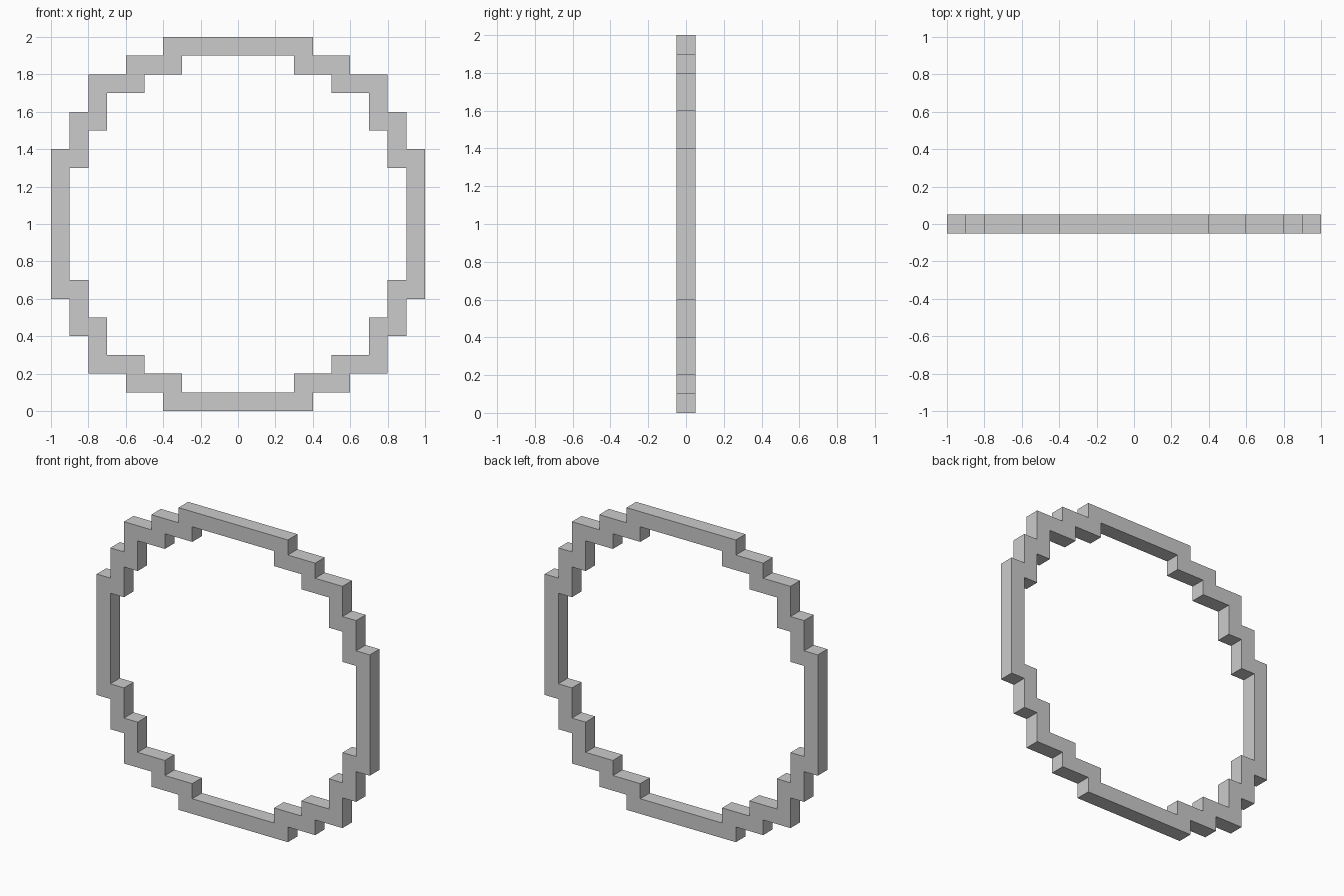
import bpy, bmesh

if "Cube" in bpy.data.objects:
    bpy.data.objects.remove(bpy.data.objects["Cube"])

T = 0.1  # block thickness

# Stepped outline of one quarter, from the top towards the right side
quarter = [(0.4, 1.0), (0.4, 0.9), (0.6, 0.9), (0.6, 0.8), (0.8, 0.8),
           (0.8, 0.6), (0.9, 0.6), (0.9, 0.4), (1.0, 0.4)]


def full_loop(points):
    """Mirror a quarter outline into a closed loop around the centre."""
    half = points + [(x, -z) for x, z in reversed(points)]
    return half + [(-x, z) for x, z in reversed(half)]


outer = full_loop(quarter)
inner = full_loop([(x - T, z - T) for x, z in quarter])

# Stepped ring: outer and inner outlines, front and back, bridged together
bm = bmesh.new()
loops = [[bm.verts.new((x, y, z + 1)) for x, z in outline]
         for outline, y in ((outer, -T / 2), (outer, T / 2),
                            (inner, T / 2), (inner, -T / 2))]
n = len(outer)
for a, b in zip(loops, loops[1:] + loops[:1]):
    for i in range(n):
        j = (i + 1) % n
        bm.faces.new((a[i], a[j], b[j], b[i]))
bmesh.ops.recalc_face_normals(bm, faces=bm.faces)

mesh = bpy.data.meshes.new("stepped_ring")
bm.to_mesh(mesh)
bm.free()
ring = bpy.data.objects.new("stepped_ring", mesh)
bpy.context.collection.objects.link(ring)
